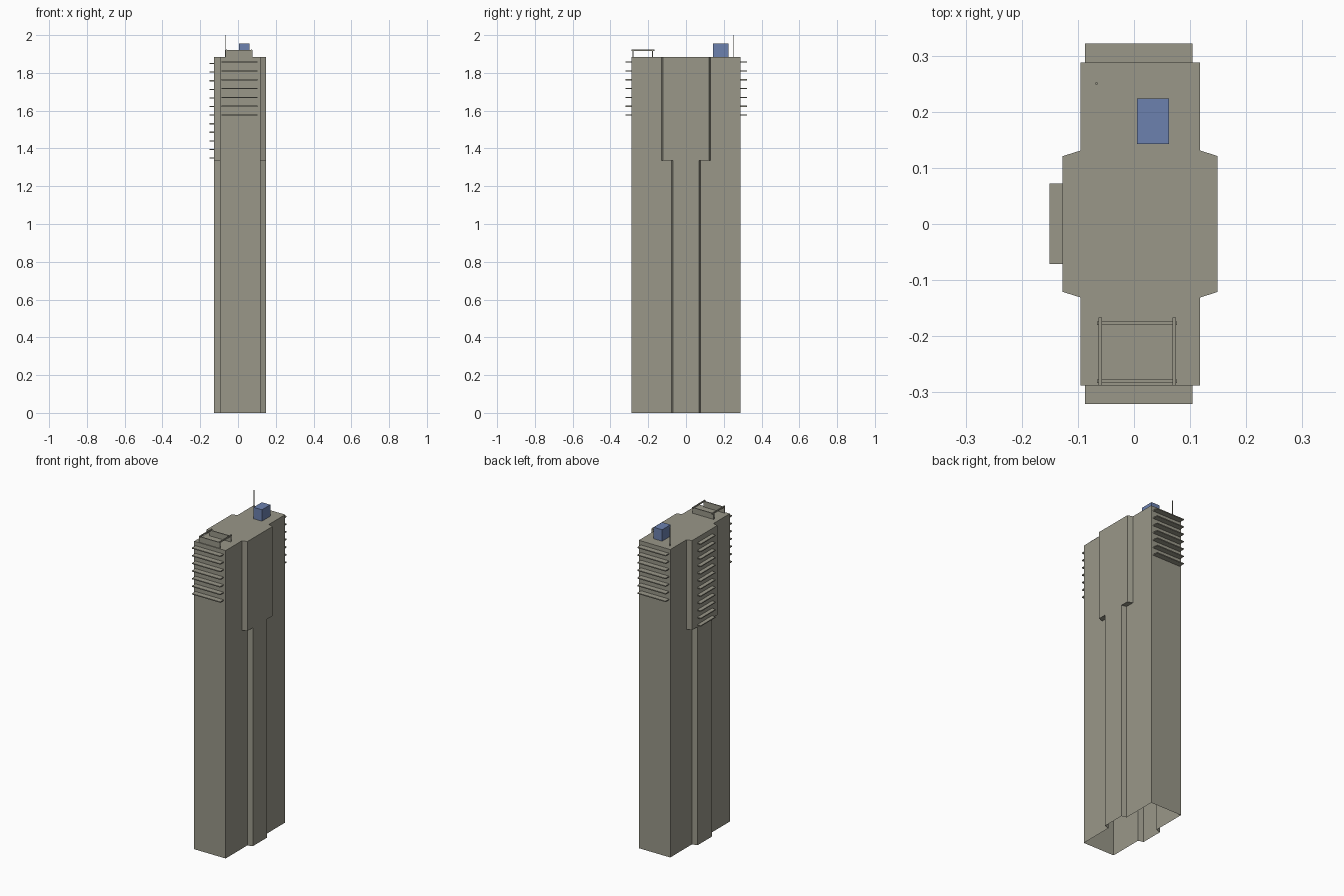
import bpy, bmesh

if "Cube" in bpy.data.objects:
    bpy.data.objects.remove(bpy.data.objects["Cube"])


def material(name, rgb):
    m = bpy.data.materials.new(name)
    m.diffuse_color = (*rgb, 1)
    m.use_nodes = True
    m.node_tree.nodes["Principled BSDF"].inputs["Base Color"].default_value = m.diffuse_color
    return m


CONCRETE = material("warm grey concrete", (0.32, 0.31, 0.25))
BLUE = material("blue plant room", (0.15, 0.22, 0.43))


def finish(bm, name, mat):
    me = bpy.data.meshes.new(name)
    bm.to_mesh(me)
    bm.free()
    me.materials.append(mat)
    ob = bpy.data.objects.new(name, me)
    bpy.context.collection.objects.link(ob)
    return ob


def box(name, x, y, z, mat=CONCRETE):
    bm = bmesh.new()
    bmesh.ops.create_cube(bm, size=1)
    for v in bm.verts:
        for i, (a, b) in enumerate((x, y, z)):
            v.co[i] = a + (b - a) * (v.co[i] + 0.5)
    return finish(bm, name, mat)


# Tower shell: open underneath, side bays widen near the top
XL, XR, Y = -0.095, 0.118, 0.288      # slab
BL, BR = -0.127, 0.149                # outer faces of side bays
STEP, TOP = 1.337, 1.885


def outline(inner, outer):
    return [(XR, -Y), (XR, -inner), (BR, -outer), (BR, outer), (XR, inner), (XR, Y),
            (XL, Y), (XL, inner), (BL, outer), (BL, -outer), (XL, -inner), (XL, -Y)]


low, high = outline(0.078, 0.070), outline(0.131, 0.121)
bm = bmesh.new()
rings = [[bm.verts.new((x, y, z)) for x, y in prof]
         for prof, z in ((low, 0), (low, STEP), (high, STEP), (high, TOP))]
for a, b in ((0, 1), (2, 3)):
    for i in range(12):
        j = (i + 1) % 12
        bm.faces.new((rings[a][i], rings[a][j], rings[b][j], rings[b][i]))
for i in (1, 3, 7, 9):                # undersides of the wider bays
    bm.faces.new((rings[1][i], rings[1][i + 1], rings[2][i + 1], rings[2][i]))
bm.faces.new(rings[3])
bmesh.ops.remove_doubles(bm, verts=bm.verts, dist=1e-5)
for f in bm.faces:
    f.normal_update()
    if abs(f.normal.z) > 0.9 and f.calc_center_median().z < 1.5 and f.normal.z > 0:
        f.normal_flip()
finish(bm, "tower_shell", CONCRETE)

# Louvre fins on the front and back
for i in range(7):
    z = 1.577 + i * 0.0467
    box("front_fin", (-0.087, 0.104), (-0.321, -Y), (z - 0.003, z + 0.003))
    box("back_fin", (-0.087, 0.104), (Y, 0.322), (z - 0.003, z + 0.003))

# Louvre fins on the left bay
for i in range(12):
    z = 1.349 + i * 0.0455
    box("left_fin", (-0.151, BL), (-0.071, 0.072), (z - 0.003, z + 0.003))

# Roof: plant room, mast, and two low screens carrying beams
box("plant_room", (0.005, 0.062), (0.143, 0.224), (TOP, 1.955), BLUE)
box("mast", (-0.0688, -0.0652), (0.2482, 0.2518), (TOP, 2.0))
for y in (-0.280, -0.177):
    box("roof_screen", (-0.066, 0.077), (y - 0.003, y + 0.003), (TOP, 1.92))
for x in (-0.060, 0.072):
    box("roof_beam", (x - 0.003, x + 0.003), (-0.288, -0.167), (1.917, 1.925))
